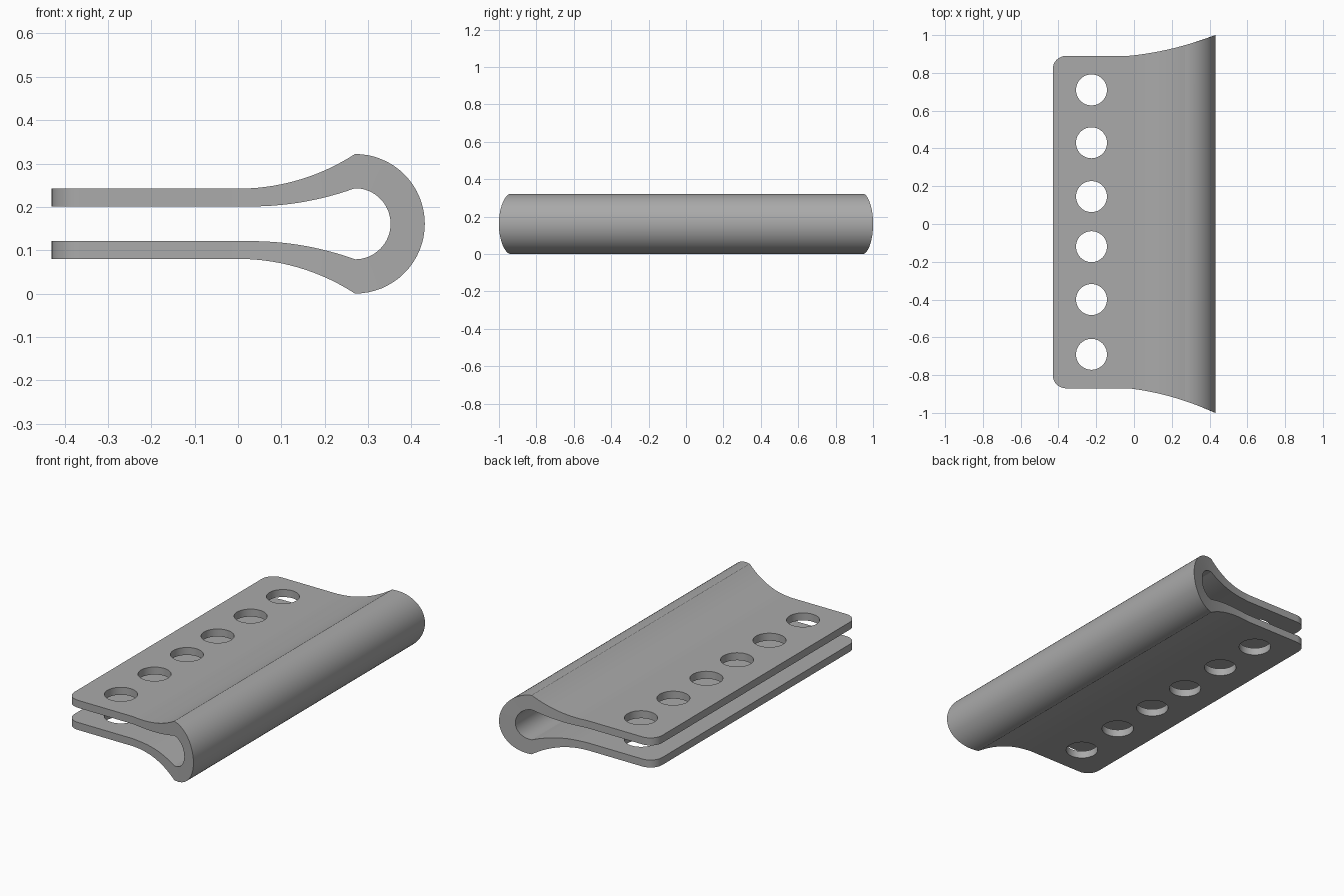
import bpy
import bmesh
from math import sin, cos, pi, sqrt

cube = bpy.data.objects.get("Cube")
if cube:
    bpy.data.objects.remove(cube, do_unlink=True)

MID = 0.161           # height of the symmetry plane
BEND_X = 0.27         # centre of the round bend
R_OUT, R_IN = 0.161, 0.082
BACK_X, CORNER = -0.43, 0.07
FLARE_X, TIP_X = -0.03, 0.43


def arc_rise(x, start, end, rise):
    """Height of a circular arc that leaves the flat at start."""
    d = max(0.0, x - start)
    r = ((end - start) ** 2 + rise ** 2) / (2 * rise)
    return r - sqrt(r * r - d * d)


def end_y(x, flat, tip):
    """Half length of the clamp at x: rounded corner, flat, then flare."""
    if x < BACK_X + CORNER:
        d = BACK_X + CORNER - x
        return flat - CORNER + sqrt(max(0.0, CORNER ** 2 - d * d))
    t = max(0.0, (x - FLARE_X) / (TIP_X - FLARE_X))
    return flat + (tip - flat) * (0.4 * t + 0.6 * t * t)


# Section as matching outer and inner points: upper plate, bend, lower plate
xs = [BACK_X + CORNER * (1 - cos(i * pi / 16)) for i in range(9)]
xs += [FLARE_X + (BEND_X - FLARE_X) * i / 16 for i in range(17)]
upper = [(x, 0.081 + arc_rise(x, 0.0, BEND_X, R_OUT - 0.081),
          x, 0.040 + arc_rise(x, 0.03, BEND_X, R_IN - 0.040)) for x in xs]
STEPS = 32
bend = []
for i in range(1, STEPS):
    a = pi / 2 - pi * i / STEPS
    bend.append((BEND_X + R_OUT * cos(a), R_OUT * sin(a),
                 BEND_X + R_IN * cos(a), R_IN * sin(a)))
lower = [(a, -b, c, -d) for a, b, c, d in reversed(upper)]
section = upper + bend + lower

# Folded plate: each section station gives a ring of four vertices
bm = bmesh.new()
rings = []
for xo, zo, xi, zi in section:
    ring = []
    for x, z, side in ((xo, zo, 1), (xo, zo, -1), (xi, zi, -1), (xi, zi, 1)):
        y = end_y(x, 0.89, 1.0) if side > 0 else -end_y(x, 0.87, 1.0)
        ring.append(bm.verts.new((x, y, z + MID)))
    rings.append(ring)
for a, b in zip(rings, rings[1:]):
    for k in range(4):
        n = (k + 1) % 4
        bm.faces.new((a[k], a[n], b[n], b[k]))
bm.faces.new(rings[0])
bm.faces.new(rings[-1])
bmesh.ops.recalc_face_normals(bm, faces=bm.faces)
mesh = bpy.data.meshes.new("folded_clamp")
bm.to_mesh(mesh)
bm.free()
clamp = bpy.data.objects.new("folded_clamp", mesh)
bpy.context.collection.objects.link(clamp)

grey = bpy.data.materials.new("plain grey")
grey.use_nodes = True
colour = (0.4, 0.4, 0.4, 1.0)
grey.diffuse_color = colour
grey.node_tree.nodes["Principled BSDF"].inputs["Base Color"].default_value = colour
mesh.materials.append(grey)

# Row of bolt holes through both plates
bm = bmesh.new()
for y in (0.71, 0.43, 0.145, -0.12, -0.40, -0.69):
    made = bmesh.ops.create_cone(bm, cap_ends=True, segments=48,
                                 radius1=0.082, radius2=0.082, depth=0.5)
    bmesh.ops.translate(bm, verts=made["verts"], vec=(-0.225, y, MID))
cut_mesh = bpy.data.meshes.new("hole_cutter")
bm.to_mesh(cut_mesh)
bm.free()
cut_mesh.materials.append(grey)
cutter = bpy.data.objects.new("hole_cutter", cut_mesh)
cutter.hide_render = True
bpy.context.collection.objects.link(cutter)

cut = clamp.modifiers.new("bolt_holes", "BOOLEAN")
cut.operation = "DIFFERENCE"
cut.solver = "EXACT"
cut.object = cutter
bpy.ops.object.select_all(action="DESELECT")
clamp.select_set(True)
bpy.context.view_layer.objects.active = clamp
bpy.ops.object.modifier_apply(modifier=cut.name)
bpy.data.objects.remove(cutter, do_unlink=True)
bpy.ops.object.shade_smooth_by_angle(angle=pi / 9)
